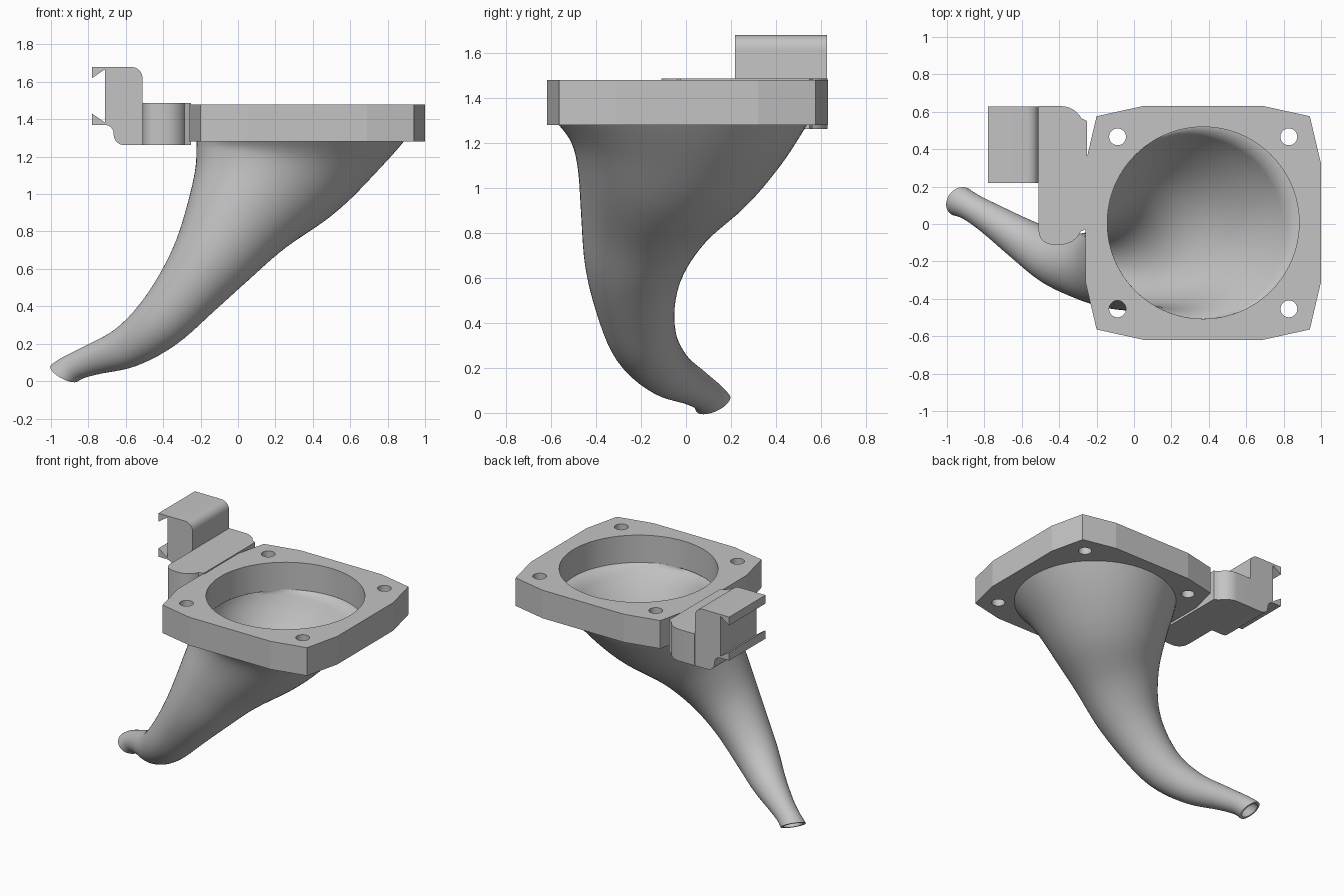
import bpy, bmesh, math
from mathutils import Vector, Matrix

cube = bpy.data.objects.get("Cube")
if cube:
    bpy.data.objects.remove(cube, do_unlink=True)

grey = bpy.data.materials.new("plain_grey")
grey.use_nodes = True
colour = (0.55, 0.55, 0.55, 1)
grey.diffuse_color = colour
grey.node_tree.nodes["Principled BSDF"].inputs["Base Color"].default_value = colour


def add_mesh(name, mesh, angle=30):
    obj = bpy.data.objects.new(name, mesh)
    bpy.context.collection.objects.link(obj)
    mesh.materials.clear()
    mesh.materials.append(grey)
    bpy.ops.object.select_all(action="DESELECT")
    obj.select_set(True)
    bpy.context.view_layer.objects.active = obj
    bpy.ops.object.shade_smooth_by_angle(angle=math.radians(angle))
    return obj


def circle(cx, cy, r, n):
    return [(cx + r * math.cos(math.tau * i / n), cy + r * math.sin(math.tau * i / n))
            for i in range(n)]


def fillet(corners, steps=8):
    """Round each (x, y, radius) corner of an outline."""
    out = []
    for i, (x, y, r) in enumerate(corners):
        p = Vector((x, y))
        if r == 0:
            out.append((x, y))
            continue
        a = p + (Vector(corners[i - 1][:2]) - p).normalized() * r
        b = p + (Vector(corners[(i + 1) % len(corners)][:2]) - p).normalized() * r
        for k in range(steps + 1):
            t = k / steps
            w = 0.83 * 2 * t * (1 - t)
            q = (a * (1 - t) ** 2 + p * w + b * t * t) / ((1 - t) ** 2 + w + t * t)
            out.append((q.x, q.y))
    return out


def extrude(name, loops, low, high, matrix=Matrix(), angle=30):
    """Fill flat loops (later ones are holes) and extrude from low to high."""
    curve = bpy.data.curves.new(name, "CURVE")
    curve.dimensions = "2D"
    curve.fill_mode = "BOTH"
    curve.extrude = (high - low) / 2
    for loop in loops:
        spline = curve.splines.new("POLY")
        spline.points.add(len(loop) - 1)
        for point, (x, y) in zip(spline.points, loop):
            point.co = (x, y, 0, 1)
        spline.use_cyclic_u = True
    temp = bpy.data.objects.new(name + "_outline", curve)
    bpy.context.collection.objects.link(temp)
    deps = bpy.context.evaluated_depsgraph_get()
    mesh = bpy.data.meshes.new_from_object(temp.evaluated_get(deps))
    bpy.data.objects.remove(temp, do_unlink=True)
    mesh.transform(matrix @ Matrix.Translation((0, 0, (low + high) / 2)))
    bm = bmesh.new()
    bm.from_mesh(mesh)
    bmesh.ops.remove_doubles(bm, verts=bm.verts, dist=1e-5)
    bmesh.ops.recalc_face_normals(bm, faces=bm.faces)
    bm.to_mesh(mesh)
    bm.free()
    return add_mesh(name, mesh, angle)


# Flange plate: twelve-sided outline, large bore, four bolt holes
CX, CY = 0.37, 0.006
quarter = [(0.63, 0.315), (0.57, 0.57), (0.32, 0.625)]
outline = []
for sx, sy in ((1, 1), (-1, 1), (-1, -1), (1, -1)):
    pts = [(CX + sx * x, CY + sy * y) for x, y in quarter]
    outline += pts if sx * sy > 0 else pts[::-1]
holes = [circle(CX + sx * 0.458, CY + sy * 0.46, 0.045, 32)
         for sx in (-1, 1) for sy in (-1, 1)]
extrude("flange_plate", [outline, circle(CX, CY, 0.513, 96)] + holes, 1.28, 1.48, angle=12)

# Side arm joining the plate to the clip
arm = fillet([(-0.51, 0.63, 0), (-0.31, 0.63, 0.08), (-0.28, 0.565, 0), (-0.25, 0.55, 0),
              (-0.25, -0.025, 0), (-0.285, -0.04, 0), (-0.32, -0.11, 0.07),
              (-0.51, -0.11, 0.08)])
extrude("side_arm", [arm], 1.262, 1.488)

# Clip with two hooked lips
clip = fillet([(-0.78, 1.68, 0), (-0.51, 1.68, 0.065), (-0.51, 1.262, 0),
               (-0.665, 1.262, 0.06), (-0.665, 1.37, 0.05), (-0.78, 1.37, 0),
               (-0.78, 1.43, 0), (-0.71, 1.382, 0), (-0.71, 1.668, 0), (-0.78, 1.62, 0)])
extrude("clip", [clip], -0.628, -0.218, Matrix.Rotation(math.pi / 2, 4, "X"))

# Horn sections: centre x, y, z, radius, wall, tilt x, tilt y
sections = [
    (0.335, -0.015, 1.285, 0.555, 0.042, 0, 0),
    (0.25, -0.035, 1.17, 0.478, 0.04, -0.15, -0.08),
    (0.14, -0.1, 1.02, 0.388, 0.04, -0.35, -0.2),
    (0.0, -0.18, 0.85, 0.292, 0.04, -0.5, -0.2),
    (-0.135, -0.228, 0.65, 0.222, 0.038, -0.55, -0.08),
    (-0.275, -0.225, 0.47, 0.176, 0.035, -0.65, 0.08),
    (-0.43, -0.18, 0.30, 0.145, 0.032, -0.95, 0.4),
    (-0.6, -0.08, 0.18, 0.113, 0.03, -1.8, 1.2),
    (-0.77, 0.03, 0.117, 0.085, 0.025, -2.1, 1.4),
    (-0.87, 0.09, 0.078, 0.076, 0.02, -1.4, 1.0),
    (-0.93, 0.12, 0.042, 0.083, 0.018, -0.55, 0.45),
]


def smooth_path(rows, steps=5):
    """Catmull-Rom interpolation of every column."""
    out = []
    for i in range(len(rows) - 1):
        a, b, c, d = (rows[max(0, min(len(rows) - 1, i + k))] for k in (-1, 0, 1, 2))
        for s in range(steps):
            t = s / steps
            out.append([q + t / 2 * (r - p + t * (2 * p - 5 * q + 4 * r - e
                        + t * (3 * (q - r) + e - p)))
                        for p, q, r, e in zip(a, b, c, d)])
    return out + [list(rows[-1])]


def ring(bm, centre, radius, tilt, n=64):
    turn = Vector((0, 0, -1)).rotation_difference(Vector((tilt[0], tilt[1], -1)))
    return [bm.verts.new(Vector(centre) + turn @ Vector((x, y, 0)))
            for x, y in circle(0, 0, radius, n)]


# Horn duct: outer skin down, rim, inner skin back up to the bore
bm = bmesh.new()
path = smooth_path(sections)
rings = [ring(bm, p[:3], p[3], p[5:]) for p in path]
rings += [ring(bm, p[:3], p[3] - p[4], p[5:]) for p in path[:0:-1]]
rings.append(ring(bm, (CX, CY, 1.285), 0.513, (0, 0)))
for a, b in zip(rings, rings[1:] + rings[:1]):
    for i in range(len(a)):
        j = (i + 1) % len(a)
        bm.faces.new((a[i], a[j], b[j], b[i]))
bmesh.ops.recalc_face_normals(bm, faces=bm.faces)
horn = bpy.data.meshes.new("horn_duct")
bm.to_mesh(horn)
bm.free()
add_mesh("horn_duct", horn, 50)
